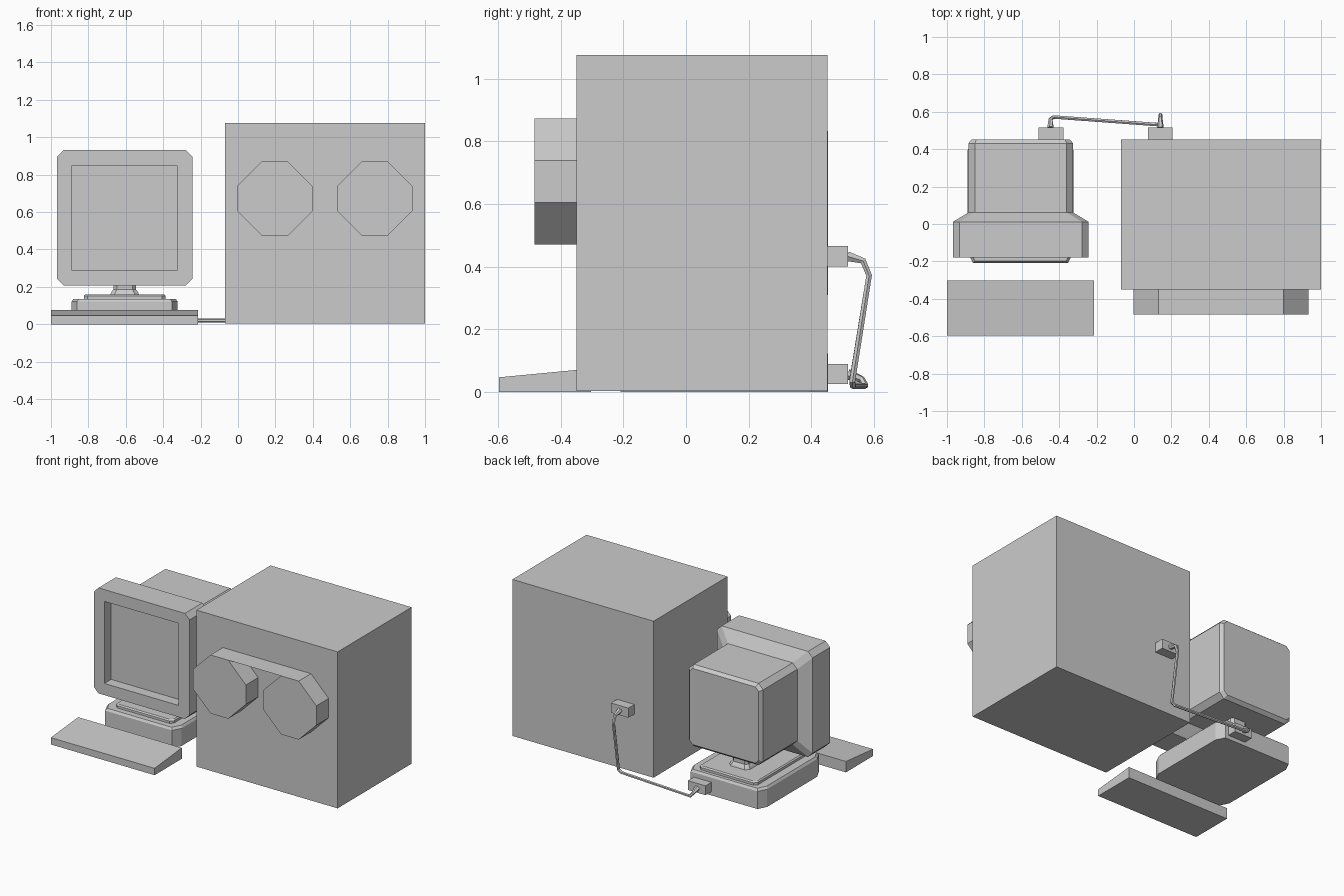
import bpy, bmesh

if "Cube" in bpy.data.objects:
    bpy.data.objects.remove(bpy.data.objects["Cube"])

AXES = {
    'x': lambda u, v, w: (w, u, v),
    'y': lambda u, v, w: (u, w, v),
    'z': lambda u, v, w: (u, v, w),
}


def rect(u0, u1, v0, v1, c=0.0, cv=None):
    """Rectangle outline with cut corners (c along u, cv along v)."""
    cv = c if cv is None else cv
    return [(u0 + c, v0), (u1 - c, v0), (u1, v0 + cv), (u1, v1 - cv),
            (u1 - c, v1), (u0 + c, v1), (u0, v1 - cv), (u0, v0 + cv)]


def loft(name, axis, sections):
    """Join outlines [(position, outline), ...] along an axis and cap both ends."""
    bm = bmesh.new()
    rings = [[bm.verts.new(AXES[axis](u, v, w)) for u, v in pts] for w, pts in sections]
    for a, b in zip(rings, rings[1:]):
        n = len(a)
        for i in range(n):
            j = (i + 1) % n
            bm.faces.new((a[i], a[j], b[j], b[i]))
    bm.faces.new(rings[0])
    bm.faces.new(rings[-1])
    bmesh.ops.remove_doubles(bm, verts=bm.verts, dist=1e-5)
    bmesh.ops.recalc_face_normals(bm, faces=bm.faces)
    mesh = bpy.data.meshes.new(name)
    bm.to_mesh(mesh)
    bm.free()
    ob = bpy.data.objects.new(name, mesh)
    bpy.context.collection.objects.link(ob)
    return ob


def box(name, x0, x1, y0, y1, z0, z1):
    return loft(name, 'z', [(z0, rect(x0, x1, y0, y1)), (z1, rect(x0, x1, y0, y1))])


# Cabinet
box("cabinet", -0.07, 1.0, -0.35, 0.451, 0.003, 1.075)

# Tape reels on the cabinet front
for side, x in (("left", 0.197), ("right", 0.731)):
    outline = rect(x - 0.201, x + 0.201, 0.471, 0.872, 0.134)
    loft("reel_" + side, 'y', [(-0.483, outline), (-0.35, outline)])

# Thin tape running between the reel tops
tape = bpy.data.meshes.new("tape")
tape.from_pydata([(0.264, -0.483, 0.872), (0.664, -0.483, 0.872),
                  (0.664, -0.35, 0.872), (0.264, -0.35, 0.872)], [], [(0, 1, 2, 3)])
bpy.context.collection.objects.link(bpy.data.objects.new("tape", tape))

# Wedge keyboard
wedge = [(-0.597, 0.0), (-0.303, 0.0), (-0.303, 0.075), (-0.597, 0.047)]
loft("keyboard", 'x', [(-1.0, wedge), (-0.214, wedge)])

# Monitor: recessed screen, bezel, tapered shoulder and rear housing
screen = rect(-0.888, -0.325, 0.288, 0.850)
bezel = rect(-0.968, -0.243, 0.208, 0.931, 0.035)
rear = rect(-0.886, -0.325, 0.290, 0.850, 0.035)
back = rect(-0.868, -0.343, 0.310, 0.832, 0.025)
loft("monitor", 'y', [(-0.105, screen), (-0.178, screen), (-0.178, bezel),
                      (0.012, bezel), (0.061, rear), (0.430, rear), (0.453, back)])

# Base unit with a bevelled top
base = rect(-0.890, -0.323, -0.209, 0.453, 0.030, 0.06)
top = rect(-0.880, -0.333, -0.199, 0.443, 0.030, 0.06)
loft("base_unit", 'z', [(0.0, base), (0.121, base), (0.136, top)])

# Raised plate on the base
plate = rect(-0.824, -0.387, -0.16, 0.42, 0.02)
plate_top = rect(-0.816, -0.395, -0.15, 0.41, 0.02)
loft("base_plate", 'z', [(0.134, plate), (0.152, plate), (0.159, plate_top)])


# Neck flaring at its foot
def neck_ring(r):
    return rect(-0.606 - r, -0.606 + r, 0.23 - r, 0.23 + r, r * 0.3)


loft("monitor_neck", 'z', [(0.157, neck_ring(0.078)), (0.170, neck_ring(0.072)),
                           (0.187, neck_ring(0.060)), (0.300, neck_ring(0.060))])

# Cable plugs
box("plug_cabinet", 0.075, 0.207, 0.449, 0.517, 0.400, 0.466)
box("plug_base", -0.510, -0.377, 0.449, 0.517, 0.026, 0.090)

# Cable, thicker where it enters the plugs
path = [(0.141, 0.515, 0.433, 1.7), (0.141, 0.565, 0.418, 1.1), (0.141, 0.584, 0.372, 1.0),
        (0.141, 0.530, 0.035, 1.0), (0.120, 0.532, 0.020, 1.0), (-0.430, 0.572, 0.020, 1.0),
        (-0.446, 0.560, 0.040, 1.1), (-0.446, 0.515, 0.057, 1.7)]
curve = bpy.data.curves.new("cable", 'CURVE')
curve.dimensions = '3D'
curve.bevel_depth = 0.0105
curve.bevel_resolution = 1
curve.use_fill_caps = True
spline = curve.splines.new('POLY')
spline.points.add(len(path) - 1)
spline.use_smooth = False
for p, (x, y, z, r) in zip(spline.points, path):
    p.co = (x, y, z, 1.0)
    p.radius = r
bpy.context.collection.objects.link(bpy.data.objects.new("cable", curve))
